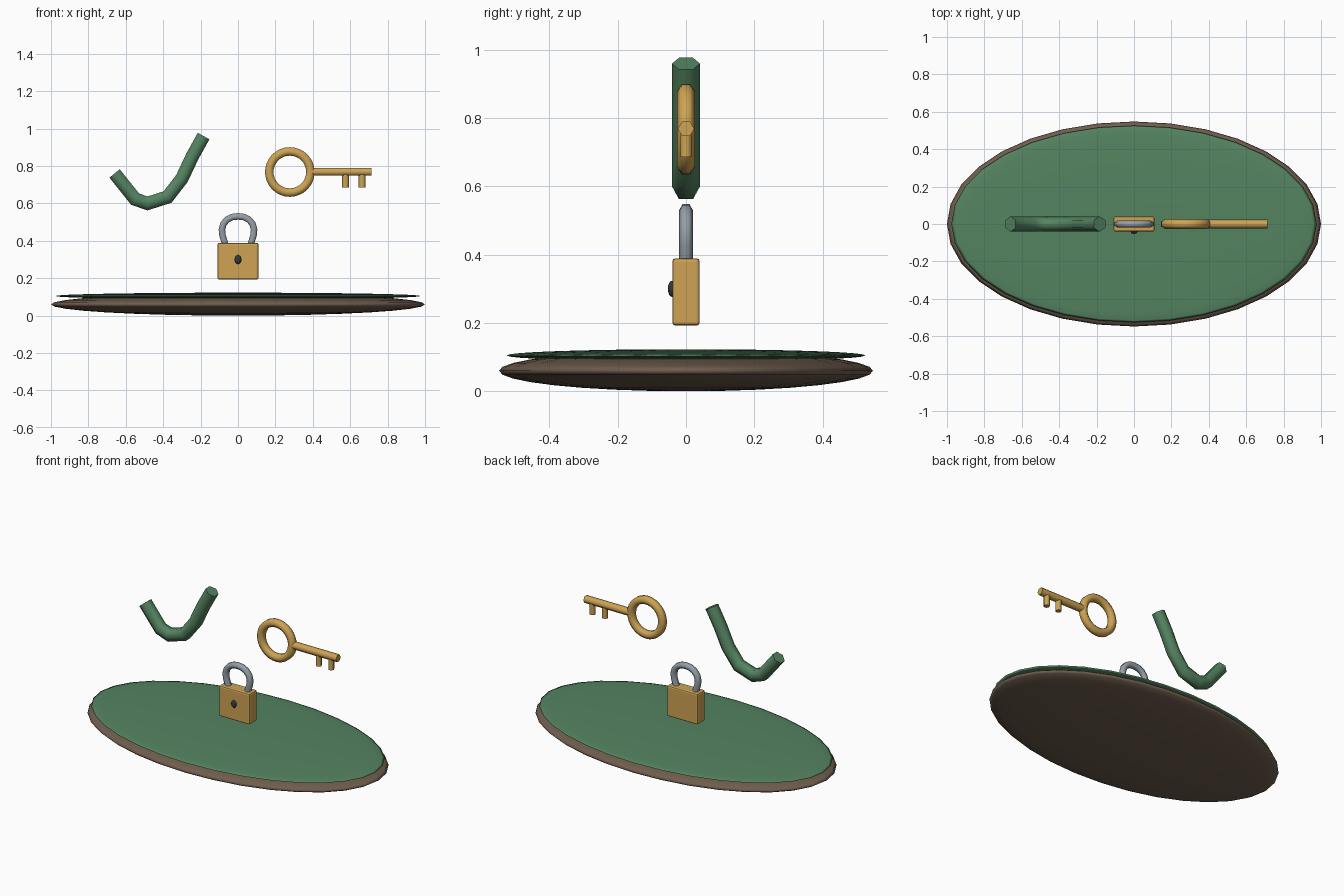
import bpy, bmesh, math
from mathutils import Vector

if "Cube" in bpy.data.objects:
    bpy.data.objects.remove(bpy.data.objects["Cube"])


def material(name, r, g, b):
    m = bpy.data.materials.new(name)
    m.diffuse_color = (r, g, b, 1)
    m.use_nodes = True
    m.node_tree.nodes["Principled BSDF"].inputs["Base Color"].default_value = m.diffuse_color
    return m


GREEN = material("green", 0.09, 0.23, 0.12)
BROWN = material("brown", 0.16, 0.11, 0.075)
GOLD = material("gold", 0.62, 0.37, 0.09)
STEEL = material("steel", 0.30, 0.35, 0.39)
DARK = material("dark", 0.03, 0.04, 0.05)


def finish(bm, name, mat):
    bmesh.ops.recalc_face_normals(bm, faces=bm.faces)
    me = bpy.data.meshes.new(name)
    bm.to_mesh(me)
    bm.free()
    me.materials.append(mat)
    ob = bpy.data.objects.new(name, me)
    bpy.context.collection.objects.link(ob)
    return ob


def ellipsoid(name, centre, radii, mat, seg=32, rings=16):
    bm = bmesh.new()
    bmesh.ops.create_uvsphere(bm, u_segments=seg, v_segments=rings, radius=1)
    bmesh.ops.scale(bm, vec=radii, verts=bm.verts)
    bmesh.ops.translate(bm, vec=centre, verts=bm.verts)
    for f in bm.faces:
        f.smooth = True
    return finish(bm, name, mat)


def tube(name, points, r, mat, closed=False, turn=0.0):
    """Six-sided tube along a path of (x, z) points lying in the y = 0 plane."""
    pts = [Vector((x, 0, z)) for x, z in points]
    n = len(pts)
    across = Vector((0, 1, 0))
    bm = bmesh.new()
    rings = []
    for i, p in enumerate(pts):
        a = pts[i - 1] if closed or i else p
        b = pts[(i + 1) % n] if closed or i < n - 1 else p
        d_in = (p - a).normalized() if p != a else (b - p).normalized()
        d_out = (b - p).normalized() if p != b else d_in
        t = (d_in + d_out).normalized()
        side = t.cross(across) / max(t.dot(d_in), 0.5)   # mitred joint
        rings.append([bm.verts.new(p + r * (math.cos(k * math.pi / 3 + turn) * across
                                            + math.sin(k * math.pi / 3 + turn) * side))
                      for k in range(6)])
    for i in range(n if closed else n - 1):
        A, B = rings[i], rings[(i + 1) % n]
        for k in range(6):
            bm.faces.new((A[k], A[(k + 1) % 6], B[(k + 1) % 6], B[k])).smooth = True
    if not closed:
        for ring in (rings[0], rings[-1]):
            for e in bm.faces.new(ring).edges:
                e.smooth = False
    return finish(bm, name, mat)


# Oval base with its green top
ellipsoid("base", (0, 0, 0.06), (1.0, 0.548, 0.06), BROWN)
ellipsoid("base_top", (0, 0, 0.105), (0.977, 0.526, 0.018), GREEN)

# Padlock body
bm = bmesh.new()
bmesh.ops.create_cube(bm, size=1)
bmesh.ops.scale(bm, vec=(0.218, 0.08, 0.197), verts=bm.verts)
bmesh.ops.translate(bm, vec=(0, 0, 0.291), verts=bm.verts)
body = finish(bm, "padlock_body", GOLD)
bev = body.modifiers.new("bevel", "BEVEL")
bev.width = 0.009
bev.segments = 2

# Padlock shackle and keyhole
half = [(-0.063, 0.36), (-0.071, 0.39), (-0.083, 0.43), (-0.086, 0.46),
        (-0.078, 0.49), (-0.059, 0.513), (-0.032, 0.527)]
tube("shackle", half + [(0, 0.531)] + [(-x, z) for x, z in reversed(half)], 0.02, STEEL)
ellipsoid("keyhole", (0, -0.041, 0.30), (0.018, 0.012, 0.024), DARK, 16, 8)

# Check mark
tube("check_mark", [(-0.66, 0.76), (-0.55, 0.623), (-0.484, 0.60), (-0.377, 0.634),
                    (-0.30, 0.733), (-0.244, 0.852), (-0.184, 0.96)], 0.041, GREEN)

# Key: ring, shaft and two teeth
ring = [(0.277 + 0.11 * math.cos(i * math.pi / 16), 0.768 + 0.11 * math.sin(i * math.pi / 16))
        for i in range(32)]
tube("key_ring", ring, 0.026, GOLD, closed=True)
tube("key_shaft", [(0.39, 0.769), (0.714, 0.769)], 0.024, GOLD)
for i, x in enumerate((0.575, 0.664)):
    tube(f"key_tooth_{i + 1}", [(x, 0.769), (x, 0.686)], 0.019, GOLD, turn=math.pi / 6)
